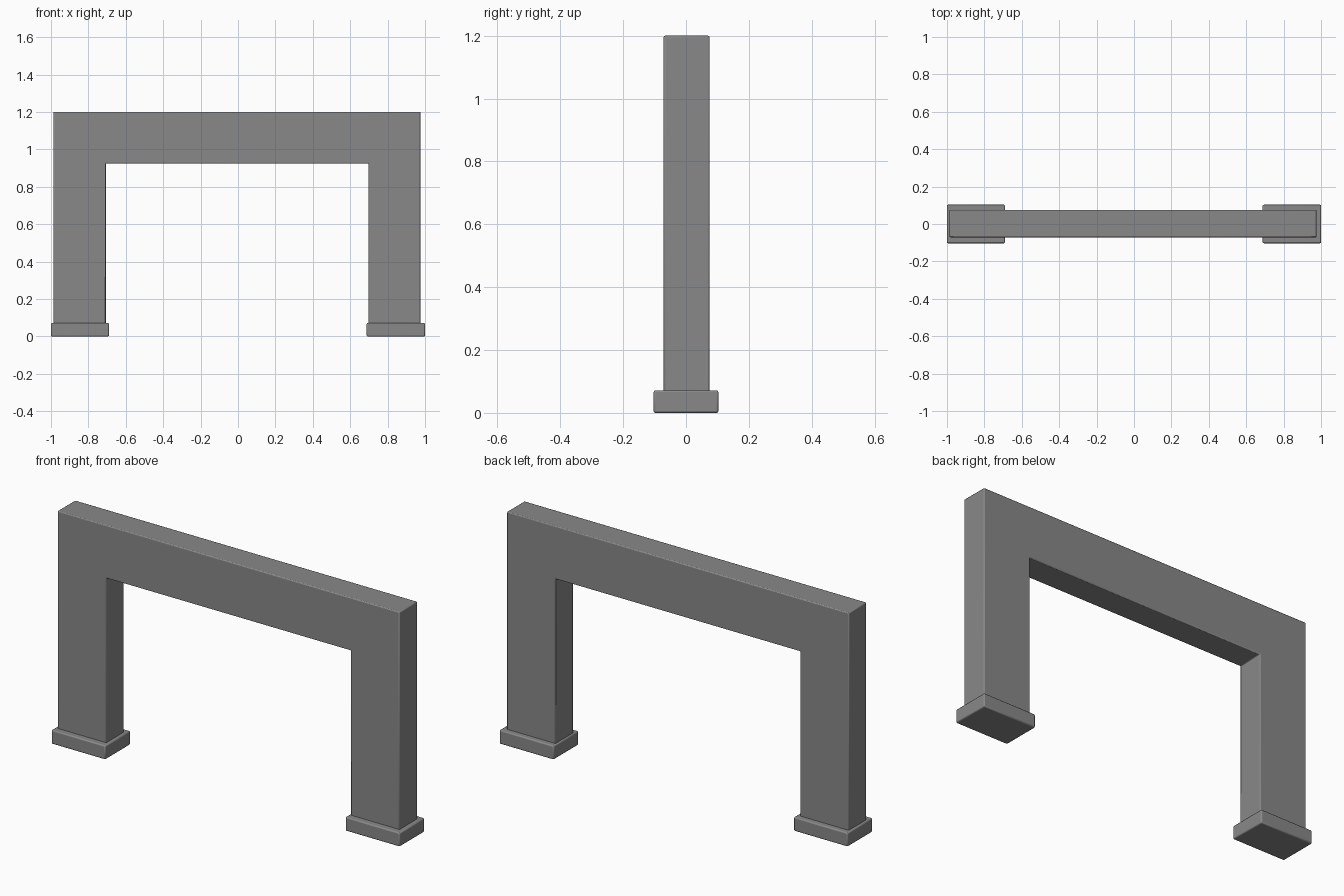
import bpy, bmesh

if "Cube" in bpy.data.objects:
    bpy.data.objects.remove(bpy.data.objects["Cube"])

grey = bpy.data.materials.new("dark_grey_metal")
grey.diffuse_color = (0.25, 0.25, 0.25, 1)
grey.use_nodes = True
grey.node_tree.nodes["Principled BSDF"].inputs["Base Color"].default_value = grey.diffuse_color


def finish(name, bm, bevel):
    bmesh.ops.recalc_face_normals(bm, faces=bm.faces)
    mesh = bpy.data.meshes.new(name)
    bm.to_mesh(mesh)
    bm.free()
    mesh.materials.append(grey)
    ob = bpy.data.objects.new(name, mesh)
    bpy.context.collection.objects.link(ob)
    mod = ob.modifiers.new("soft_edges", 'BEVEL')
    mod.width = bevel
    mod.segments = 2
    mod.limit_method = 'ANGLE'
    bpy.context.view_layer.objects.active = ob
    ob.select_set(True)
    bpy.ops.object.shade_smooth_by_angle()
    ob.select_set(False)
    return ob


# Mitred arch: two legs and a crossbar swept as one square-edged band
outer = [(-0.987, 0.06), (-0.987, 1.2), (0.977, 1.2), (0.977, 0.06)]
inner = [(-0.707, 0.06), (-0.707, 0.925), (0.697, 0.925), (0.697, 0.06)]
y0, y1 = -0.071, 0.075
bm = bmesh.new()
rings = []
for (ox, oz), (ix, iz) in zip(outer, inner):
    rings.append([bm.verts.new(p) for p in
                  ((ox, y0, oz), (ix, y0, iz), (ix, y1, iz), (ox, y1, oz))])
for a, b in zip(rings, rings[1:]):
    for i in range(4):
        j = (i + 1) % 4
        bm.faces.new((a[i], a[j], b[j], b[i]))
bm.faces.new(rings[0])
bm.faces.new(rings[-1])
finish("arch_frame", bm, 0.005)

# Foot blocks under each leg
for side, x0, x1 in (("left", -1.0, -0.69), ("right", 0.688, 1.0)):
    bm = bmesh.new()
    bmesh.ops.create_cube(bm, size=1)
    for v in bm.verts:
        v.co.x = x0 if v.co.x < 0 else x1
        v.co.y *= 0.206
        v.co.z = 0 if v.co.z < 0 else 0.072
    finish(side + "_foot", bm, 0.006)
